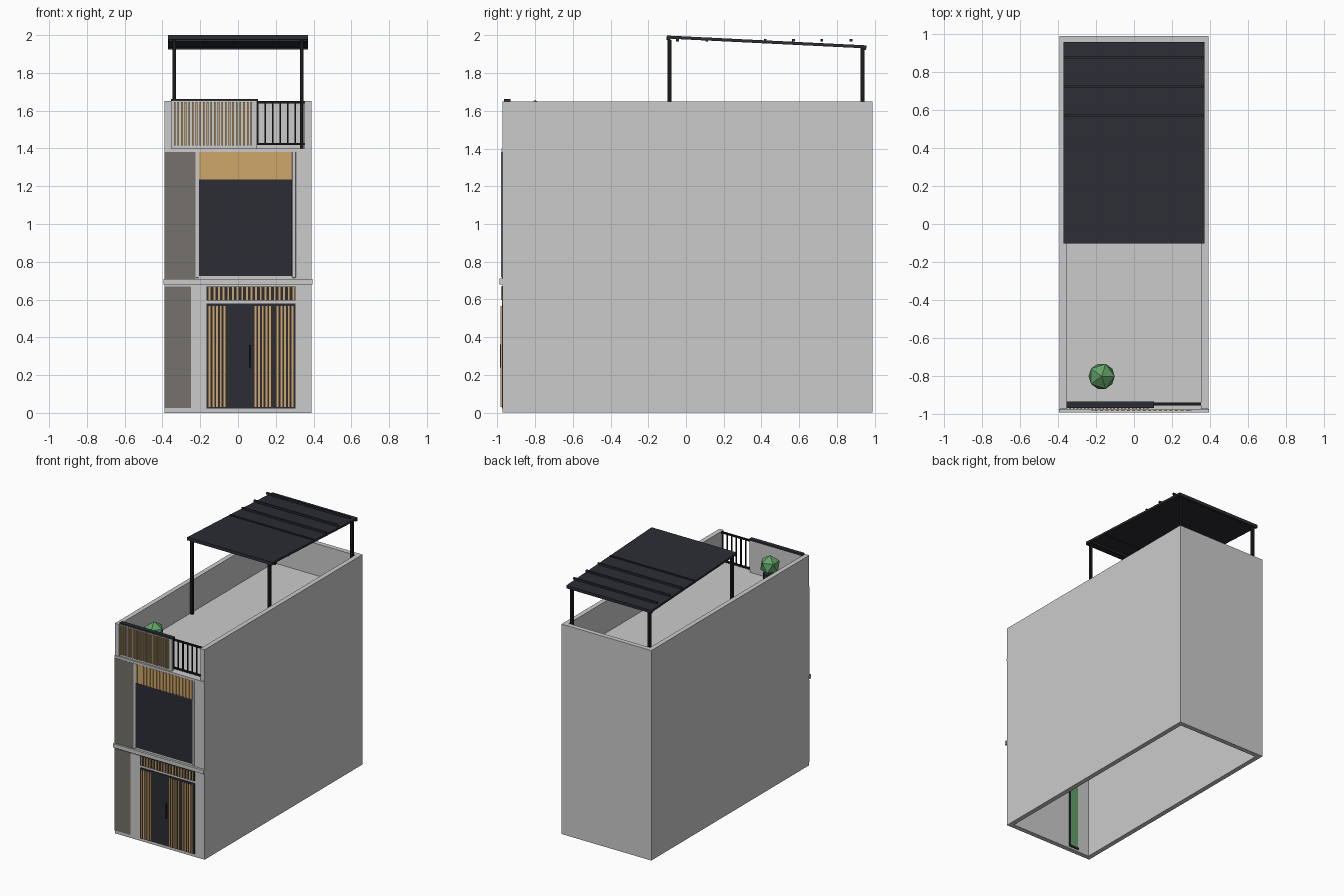
import bpy, math

if "Cube" in bpy.data.objects:
    bpy.data.objects.remove(bpy.data.objects["Cube"])

def mat(name, r, g, b):
    m = bpy.data.materials.new(name)
    m.diffuse_color = (r, g, b, 1)
    m.use_nodes = True
    m.node_tree.nodes["Principled BSDF"].inputs["Base Color"].default_value = m.diffuse_color
    return m

DARK = mat("dark_metal", 0.025, 0.026, 0.035)
BLACK = mat("black_metal", 0.01, 0.01, 0.011)
WOOD = mat("wood", 0.62, 0.39, 0.145)
STONE = mat("stone", 0.18, 0.165, 0.145)
GREEN = mat("green", 0.12, 0.36, 0.14)

def boxes(name, specs, m=None):
    """One object from boxes given as (x0, x1, y0, y1, z0, z1)."""
    v, f = [], []
    for x0, x1, y0, y1, z0, z1 in specs:
        n = len(v)
        v += [(x, y, z) for z in (z0, z1) for x, y in ((x0, y0), (x1, y0), (x1, y1), (x0, y1))]
        f += [[n + i for i in q] for q in ((3, 2, 1, 0), (4, 5, 6, 7), (0, 1, 5, 4),
                                           (1, 2, 6, 5), (2, 3, 7, 6), (3, 0, 4, 7))]
    me = bpy.data.meshes.new(name)
    me.from_pydata(v, [], f)
    ob = bpy.data.objects.new(name, me)
    bpy.context.collection.objects.link(ob)
    if m:
        me.materials.append(m)
    return ob

def slats(name, start, end, count, width, y0, y1, z0, z1, m):
    step = (end - start - width) / (count - 1)
    return boxes(name, [(start + i * step, start + i * step + width, y0, y1, z0, z1)
                        for i in range(count)], m)

F, B = -0.972, 0.988      # front and back of the building
W, T = 0.39, 0.037        # half width and wall thickness

# Shell: walls open at the bottom, floor slabs
boxes("left_wall", [(-W, -W + T, F, B, 0, 1.65)])
boxes("right_wall", [(W - T, W, F, B, 0, 1.65)])
boxes("back_wall", [(-W + T, W - T, B - T, B, 0, 1.65)])
boxes("front_wall", [(-W + T, W - T, F, F + T, 0, 1.40)])
boxes("front_parapet", [(-W + T, 0.10, F + 0.008, F + T, 1.40, 1.65)])
boxes("middle_floor", [(-W + T, W - T, F + T, B - T, 0.68, 0.71)])
boxes("roof_terrace", [(-W + T, W - T, F + T, B - T, 1.37, 1.40)])

# Facade ledges and stone panels
boxes("middle_ledge", [(-0.395, 0.395, -0.99, F, 0.68, 0.71)])
boxes("upper_ledge", [(-W, W, F - 0.006, F, 1.382, 1.40)])
boxes("stone_panels", [(-W, -0.25, F - 0.004, F, 0.025, 0.67),
                       (-W, -0.225, F - 0.004, F, 0.71, 1.38)], STONE)

# Ground floor entrance
boxes("entrance_side_panel", [(-0.25, -0.17, F - 0.005, F, 0.025, 0.67)])
boxes("door_panel", [(-0.167, 0.305, F - 0.005, F, 0.022, 0.578)], DARK)
for i, (a, b) in enumerate(((-0.155, -0.067), (0.087, 0.175), (0.205, 0.293))):
    slats(f"door_slats_{i + 1}", a, b, 5, 0.01, F - 0.011, F - 0.005, 0.03, 0.565, WOOD)
boxes("door_handle", [(0.058, 0.068, F - 0.014, F - 0.004, 0.24, 0.36)], BLACK)
boxes("transom_panel", [(-0.167, 0.305, F - 0.004, F, 0.595, 0.67)], DARK)
slats("transom_slats", -0.155, 0.298, 19, 0.01, F - 0.01, F - 0.004, 0.597, 0.668, WOOD)

# Side light seen from the inside
yi = F + T
boxes("side_light_glass", [(-0.25, -0.175, yi, yi + 0.004, 0.03, 0.66)], GREEN)
boxes("side_light_frame", [(-0.255, -0.17, yi, yi + 0.008, 0.015, 0.03),
                           (-0.182, -0.17, yi, yi + 0.008, 0.03, 0.66),
                           (-0.255, -0.17, yi, yi + 0.008, 0.66, 0.67)], DARK)

# Upper window with light frame and wooden slats above
boxes("upper_window", [(-0.206, 0.287, F - 0.004, F, 0.725, 1.235)], DARK)
boxes("upper_wood_panel", [(-0.206, 0.287, F - 0.003, F, 1.235, 1.382)], WOOD)
slats("upper_wood_slats", -0.206, 0.287, 18, 0.015, F - 0.009, F - 0.003, 1.235, 1.382, WOOD)
jambs = boxes("window_jambs", [(-0.225, -0.206, F - 0.008, F, 0.715, 1.384),
                               (0.287, 0.306, F - 0.008, F, 0.715, 1.384)])
bev = jambs.modifiers.new("bevel", "BEVEL")
bev.width, bev.segments = 0.003, 2

# Parapet slats, cap and railing
slats("parapet_slats", -0.34, 0.075, 22, 0.009, F, F + 0.008, 1.415, 1.645, WOOD)
boxes("parapet_cap", [(-0.355, 0.105, F + 0.006, F + 0.04, 1.65, 1.662)], DARK)
boxes("railing_rails", [(0.10, 0.352, -0.952, -0.938, 1.638, 1.65),
                        (0.10, 0.352, -0.952, -0.938, 1.418, 1.43)], BLACK)
slats("railing_bars", 0.10, 0.346, 7, 0.008, -0.949, -0.941, 1.43, 1.638, BLACK)

# Terrace plant
bpy.ops.mesh.primitive_cylinder_add(vertices=12, radius=0.05, depth=0.12, location=(-0.17, -0.8, 1.46))
pot = bpy.context.object
pot.name = "plant_pot"
pot.data.materials.append(DARK)
bpy.ops.mesh.primitive_ico_sphere_add(subdivisions=1, radius=0.077, location=(-0.17, -0.8, 1.58))
bush = bpy.context.object
bush.name = "plant_bush"
bush.data.materials.append(GREEN)

# Canopy: posts, sloping roof with edge beams, purlins
boxes("canopy_posts", [(s * 0.337 - 0.01, s * 0.337 + 0.01, y - 0.01, y + 0.01, 1.40, h)
                       for s in (-1, 1) for y, h in ((-0.088, 1.975), (0.936, 1.935))], BLACK)
L = 0.53
roof = boxes("canopy_roof", [(-0.37, 0.37, -L, L, -0.006, 0.01),
                             (-0.37, 0.37, -L, -L + 0.02, -0.014, 0.01),
                             (-0.37, 0.37, L - 0.02, L, -0.014, 0.01)], DARK)
roof.location = (0, 0.427, 1.9635)
roof.rotation_euler.x = -math.atan(0.052 / 1.055)
boxes("canopy_purlins", [(-0.365, 0.365, y - 0.007, y + 0.007, 1.967, 1.981)
                         for y in (-0.045, 0.11, 0.265, 0.42, 0.57, 0.72, 0.875)], DARK)
